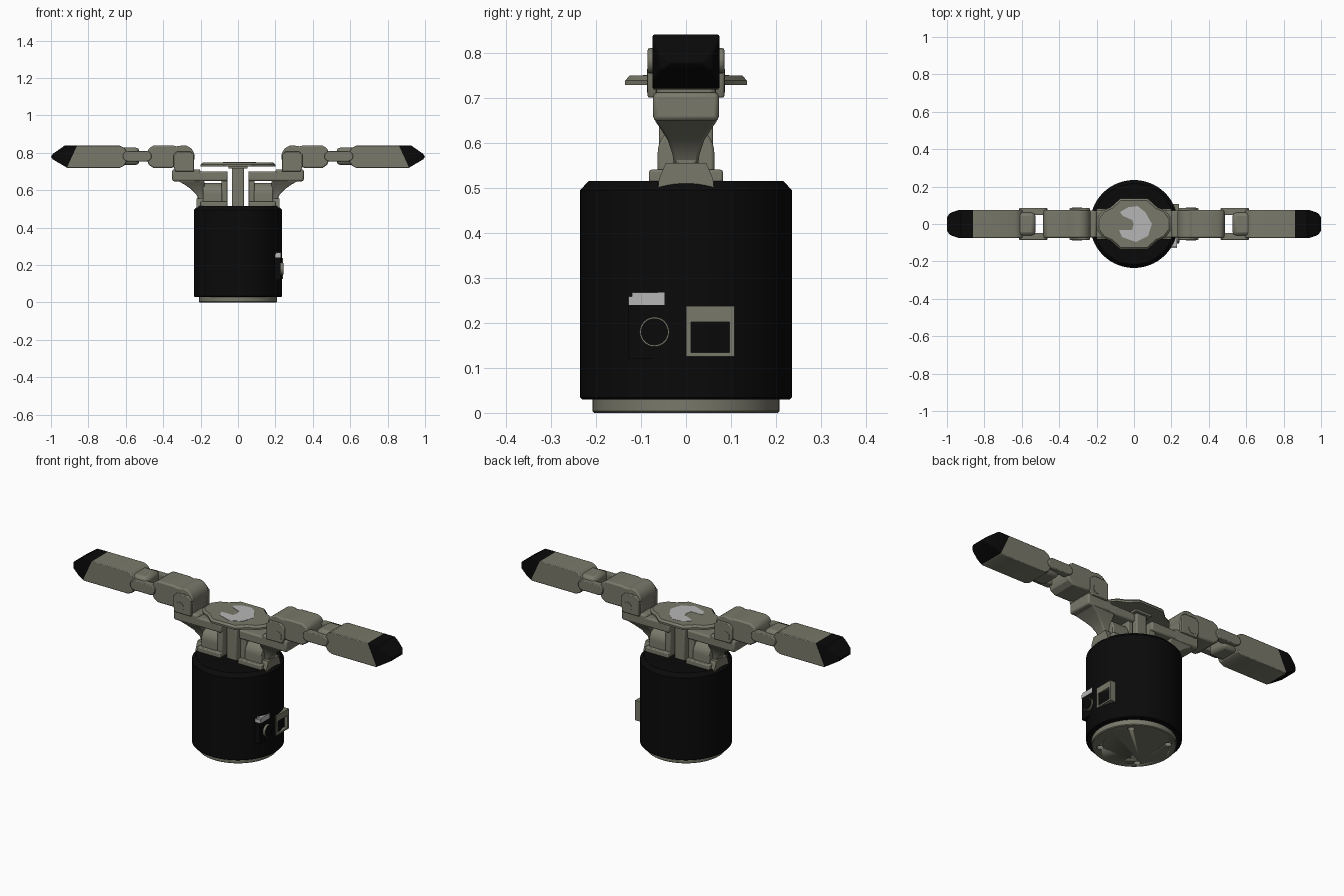
import bpy, bmesh, math
from mathutils import Vector

if "Cube" in bpy.data.objects:
    bpy.data.objects.remove(bpy.data.objects["Cube"])


def material(name, rgb):
    m = bpy.data.materials.new(name)
    m.use_nodes = True
    m.diffuse_color = (*rgb, 1)
    m.node_tree.nodes["Principled BSDF"].inputs["Base Color"].default_value = (*rgb, 1)
    return m


KHAKI = material("khaki grey", (0.19, 0.19, 0.145))
BLACK = material("matte black", (0.003, 0.003, 0.003))
SILVER = material("light grey", (0.47, 0.47, 0.47))


def finish(bm, name, mats, bevel=0):
    """Turn a bmesh into a smooth-shaded object with optional rounded edges."""
    bmesh.ops.recalc_face_normals(bm, faces=bm.faces)
    mesh = bpy.data.meshes.new(name)
    bm.to_mesh(mesh)
    bm.free()
    ob = bpy.data.objects.new(name, mesh)
    bpy.context.collection.objects.link(ob)
    for m in mats:
        mesh.materials.append(m)
    bpy.ops.object.select_all(action='DESELECT')
    ob.select_set(True)
    bpy.context.view_layer.objects.active = ob
    bpy.ops.object.shade_smooth_by_angle(angle=math.radians(32))
    if bevel:
        b = ob.modifiers.new("rounded edges", 'BEVEL')
        b.width, b.segments = bevel, 2
        b.limit_method, b.angle_limit = 'ANGLE', math.radians(35)
    return ob


def loft(bm, rings):
    """Skin a list of equal-length point rings and cap both ends."""
    vs = [[bm.verts.new(p) for p in r] for r in rings]
    n = len(vs[0])
    for a, b in zip(vs, vs[1:]):
        for i in range(n):
            bm.faces.new((a[i], a[(i + 1) % n], b[(i + 1) % n], b[i]))
    bm.faces.new(vs[0])
    bm.faces.new(vs[-1])


def prism_bm(profile, axis, lo, hi, s=1):
    """Extrude a 2D profile along an axis; s = -1 mirrors it to the other side."""
    def place(u, v, w):
        x, y, z = {'x': (w, u, v), 'y': (u, w, v), 'z': (u, v, w)}[axis]
        return (s * x, y, z)
    bm = bmesh.new()
    loft(bm, [[place(u, v, w) for u, v in profile] for w in (lo, hi)])
    return bm


def prism(name, profile, axis, lo, hi, mat=KHAKI, bevel=0, s=1):
    return finish(prism_bm(profile, axis, lo, hi, s), name, [mat], bevel)


def box(name, x, y, z, mat=KHAKI, bevel=0, s=1):
    rect = [(x[0], y[0]), (x[1], y[0]), (x[1], y[1]), (x[0], y[1])]
    return prism(name, rect, 'z', z[0], z[1], mat, bevel, s)


def circle(cx, cy, r, n=32):
    return [(cx + r * math.cos(math.tau * i / n), cy + r * math.sin(math.tau * i / n))
            for i in range(n)]


def capsule(a, b, cz, r, n=10):
    """Stadium outline from x = a to x = b."""
    pts = []
    for c, start in ((b - r, -math.pi / 2), (a + r, math.pi / 2)):
        pts += [(c + r * math.cos(start + math.pi * i / n),
                 cz + r * math.sin(start + math.pi * i / n)) for i in range(n + 1)]
    return pts


def turned(name, profile, mat, n=96):
    """Stack of circles from (radius, height) pairs."""
    bm = bmesh.new()
    loft(bm, [[(x, y, z) for x, y in circle(0, 0, r, n)] for r, z in profile])
    return finish(bm, name, [mat])


# Base disc with four screw holes, and the main housing
disc = turned("base_disc", [(0.204, 0), (0.208, 0.004), (0.208, 0.035)], KHAKI)
for i in range(4):
    a = math.radians(45 + 90 * i)
    hole = prism("hole_cutter", circle(0.167 * math.cos(a), 0.167 * math.sin(a), 0.017, 20),
                 'z', -0.02, 0.018)
    hole.hide_render = True
    cut = disc.modifiers.new("screw hole", 'BOOLEAN')
    cut.object = hole
    cut.solver = 'EXACT'
    bpy.context.view_layer.objects.active = disc
    bpy.ops.object.modifier_apply(modifier=cut.name)
    bpy.data.objects.remove(hole)
turned("housing", [(0.231, 0.03), (0.235, 0.034), (0.235, 0.495), (0.216, 0.515)], BLACK)

# Round connector: black block, khaki barrel with black face, light tab on top
box("plug_block", (0.15, 0.227), (-0.128, -0.005), (0.12, 0.24), BLACK)
prism("plug_barrel", circle(-0.07, 0.18, 0.033), 'x', 0.18, 0.24)
prism("plug_face", circle(-0.07, 0.18, 0.030), 'x', 0.235, 0.242, BLACK)
box("plug_tab", (0.15, 0.23), (-0.128, -0.015), (0.24, 0.258), SILVER)
box("plug_tab_ridge", (0.15, 0.23), (-0.12, -0.023), (0.258, 0.267), SILVER)

# Square socket: four frame bars around a dark recess
for part, y, z in (("bottom", (0, 0.108), (0.125, 0.134)), ("top", (0, 0.108), (0.202, 0.237)),
                   ("front", (0, 0.011), (0.134, 0.202)), ("back", (0.097, 0.108), (0.134, 0.202))):
    box("socket_" + part, (0.17, 0.241), y, z)
box("socket_recess", (0.17, 0.222), (0.011, 0.097), (0.134, 0.202), BLACK)

# Palm: central column and an eight-sided plate with a light worn patch
box("palm_column", (-0.032, 0.032), (-0.06, 0.06), (0.5, 0.73), bevel=0.006)
box("palm_column_head", (-0.05, 0.05), (-0.075, 0.075), (0.716, 0.732))
corner = [(0.2, 0.03), (0.17, 0.07), (0.125, 0.09), (0.075, 0.135)]
outline = corner + [(-x, y) for x, y in corner[::-1]]
outline += [(x, -y) for x, y in outline[::-1]]
bm = bmesh.new()
loft(bm, [[(x * k, y * k, z) for x, y in outline]
          for k, z in ((1, 0.728), (1, 0.738), (0.93, 0.749))])
finish(bm, "palm_plate", [KHAKI])
patch = [(-0.075, 0.064), (-0.03, 0.09), (0.02, 0.096), (0.06, 0.064), (0.096, 0),
         (0.075, -0.064), (0.01, -0.096), (-0.064, -0.07), (-0.08, -0.032), (-0.01, -0.032),
         (-0.002, 0.0), (-0.01, 0.022), (-0.06, 0.043)]
prism("palm_patch", patch, 'z', 0.747, 0.7505, SILVER)


def finger(side, s):
    """One finger with its mount; s = 1 for left, -1 for right."""
    def name(part):
        return f"{side}_{part}"

    # Mount on the housing
    box(name("mount_foot"), (0.055, 0.2), (-0.082, 0.082), (0.5, 0.54), bevel=0.005, s=s)
    prism(name("mount_step"), [(-0.063, 0.49), (0.063, 0.49), (0.06, 0.52), (0.045, 0.555),
                               (-0.045, 0.555), (-0.06, 0.52)], 'x', 0.15, 0.221, s=s)
    box(name("mount_wall"), (0.055, 0.088), (-0.06, 0.06), (0.5, 0.7), bevel=0.005, s=s)
    dome = [(-0.063, 0.5), (0.063, 0.5)]
    dome += [(0.063 * math.cos(math.pi * i / 16), 0.577 + 0.063 * math.sin(math.pi * i / 16))
             for i in range(17)]
    prism(name("mount_dome"), dome, 'x', 0.085, 0.187, bevel=0.006, s=s)

    # Proximal link: yoke, flared neck and pivot
    box(name("yoke_bar"), (0.055, 0.23), (-0.073, 0.073), (0.65, 0.7), bevel=0.008, s=s)
    box(name("yoke_flange"), (0.2, 0.352), (-0.073, 0.073), (0.648, 0.712), bevel=0.01, s=s)
    bm = bmesh.new()
    rings = []
    for z, x1, y in ((0.545, 0.208, 0.026), (0.575, 0.222, 0.03), (0.605, 0.25, 0.04),
                     (0.63, 0.285, 0.056), (0.652, 0.325, 0.071)):
        rings.append([(s * 0.18, -y, z), (s * x1, -y, z), (s * x1, y, z), (s * 0.18, y, z)])
    loft(bm, rings)
    finish(bm, name("yoke_neck"), [KHAKI], 0.006)
    prism(name("neck_pivot"), circle(0, 0.58, 0.029), 'x', 0.18, 0.216, s=s)

    # First knuckle with side plates
    hook = circle(0.292, 0.78, 0.06, 24)
    prism(name("knuckle_barrel"), hook, 'y', -0.073, 0.073, bevel=0.006, s=s)
    box(name("knuckle_block"), (0.235, 0.335), (-0.066, 0.066), (0.69, 0.78), bevel=0.01, s=s)
    for y0, tag in ((-0.085, "front"), (0.065, "back")):
        plate = [(0.235, 0.7), (0.335, 0.7), (0.345, 0.73), (0.345, 0.79), (0.325, 0.808),
                 (0.255, 0.808), (0.235, 0.79)]
        prism(name("knuckle_plate_" + tag), plate, 'y', y0, y0 + 0.02, bevel=0.004, s=s)
        prism(name("knuckle_pin_" + tag), circle(0.305, 0.738, 0.026, 20), 'y',
              y0 - 0.002, y0 + 0.022, s=s)
        # Slim links bridging the second joint
        y1 = -0.085 if y0 < 0 else 0.047
        prism(name("bridge_link_" + tag), capsule(0.462, 0.615, 0.782, 0.028), 'y',
              y1, y1 + 0.038, bevel=0.004, s=s)

    # Middle link
    middle = [(0.29, 0.725), (0.34, 0.725), (0.36, 0.718), (0.45, 0.718), (0.476, 0.735),
              (0.487, 0.76), (0.487, 0.8), (0.476, 0.825), (0.45, 0.84), (0.35, 0.84),
              (0.33, 0.835), (0.29, 0.838)]
    prism(name("middle_link"), middle, 'y', -0.074, 0.074, bevel=0.008, s=s)

    # Distal link with clipped corners and a slanted black tip
    box(name("distal_knuckle"), (0.527, 0.64), (-0.062, 0.062), (0.735, 0.828), bevel=0.02, s=s)
    distal = [(0.595, 0.755), (0.61, 0.73), (0.635, 0.718), (0.91, 0.718), (0.99, 0.765),
              (1.0, 0.78), (0.988, 0.796), (0.925, 0.84), (0.635, 0.84), (0.61, 0.828),
              (0.595, 0.805)]
    bm = prism_bm(distal, 'y', -0.074, 0.074, s)
    bmesh.ops.recalc_face_normals(bm, faces=bm.faces)
    for sy in (-1, 1):
        for co, no in (((0.94, 0.074), (0.35, 1)), ((0.985, 0.058), (1, 0.7))):
            cut = bmesh.ops.bisect_plane(bm, geom=bm.verts[:] + bm.edges[:] + bm.faces[:],
                                         plane_co=(s * co[0], sy * co[1], 0.78),
                                         plane_no=(s * no[0], sy * no[1], 0), clear_outer=True)
            edges = [e for e in cut["geom_cut"] if isinstance(e, bmesh.types.BMEdge)]
            bmesh.ops.holes_fill(bm, edges=edges)
    co, no = Vector((s * 0.86, 0, 0.84)), Vector((s * 0.12, 0, 0.055))
    bmesh.ops.bisect_plane(bm, geom=bm.verts[:] + bm.edges[:] + bm.faces[:],
                           plane_co=co, plane_no=no)
    for f in bm.faces:
        f.material_index = int((f.calc_center_median() - co).dot(no) > 0)
    finish(bm, name("distal_link"), [KHAKI, BLACK], 0.008)


finger("left", 1)
finger("right", -1)
